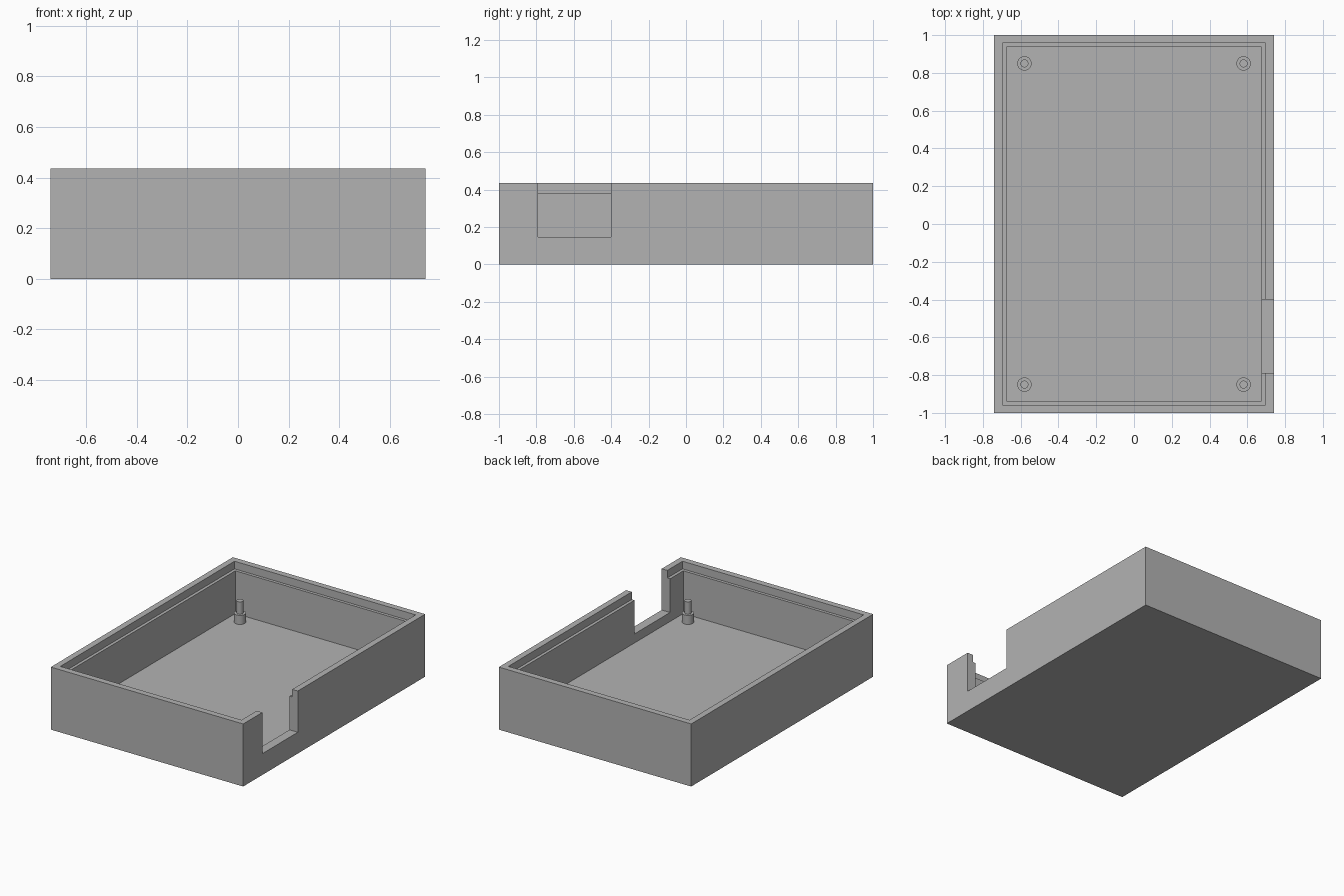
import bpy

cube = bpy.data.objects.get("Cube")
if cube:
    bpy.data.objects.remove(cube, do_unlink=True)

# Main dimensions
HALF_X, HALF_Y, HEIGHT = 0.74, 1.0, 0.435
WALL, LIP = 0.064, 0.043
FLOOR, LEDGE, SHOULDER, PIN_TOP = 0.085, 0.382, 0.148, 0.234
ABOVE = HEIGHT + 0.1

grey = bpy.data.materials.new("plain grey")
grey.use_nodes = True
grey.diffuse_color = (0.45, 0.45, 0.45, 1)
grey.node_tree.nodes["Principled BSDF"].inputs["Base Color"].default_value = grey.diffuse_color


def box(name, low, high):
    centre = [(a + b) / 2 for a, b in zip(low, high)]
    bpy.ops.mesh.primitive_cube_add(size=1, location=centre)
    obj = bpy.context.object
    obj.name = name
    obj.scale = [b - a for a, b in zip(low, high)]
    bpy.ops.object.transform_apply(location=True, rotation=False, scale=True)
    obj.data.materials.append(grey)
    return obj


def cut(target, cutter):
    mod = target.modifiers.new("cut", "BOOLEAN")
    mod.operation = "DIFFERENCE"
    mod.solver = "EXACT"
    mod.object = cutter
    bpy.context.view_layer.objects.active = target
    bpy.ops.object.modifier_apply(modifier=mod.name)
    bpy.data.objects.remove(cutter, do_unlink=True)


def cylinder(name, x, y, radius, bottom, top):
    bpy.ops.mesh.primitive_cylinder_add(vertices=32, radius=radius, depth=top - bottom,
                                        location=(x, y, (bottom + top) / 2))
    obj = bpy.context.object
    obj.name = name
    obj.data.materials.append(grey)
    bpy.ops.object.shade_smooth_by_angle()


# Open tray: hollow inside, stepped rim, and a cable opening in the left wall
tray = box("tray", (-HALF_X, -HALF_Y, 0), (HALF_X, HALF_Y, HEIGHT))
for name, inset, bottom in (("cavity", WALL, FLOOR), ("rim_step", LIP, LEDGE)):
    x, y = HALF_X - inset, HALF_Y - inset
    cut(tray, box(name, (-x, -y, bottom), (x, y, ABOVE)))
cut(tray, box("side_opening", (HALF_X - 0.1, -0.79, SHOULDER), (HALF_X + 0.1, -0.4, ABOVE)))

# Mounting posts with locating pins in the corners
for side, x in (("right", -0.58), ("left", 0.58)):
    for end, y in (("front", -0.85), ("back", 0.85)):
        cylinder(f"{end}_{side}_post", x, y, 0.038, FLOOR - 0.01, SHOULDER)
        cylinder(f"{end}_{side}_pin", x, y, 0.021, SHOULDER - 0.01, PIN_TOP)
